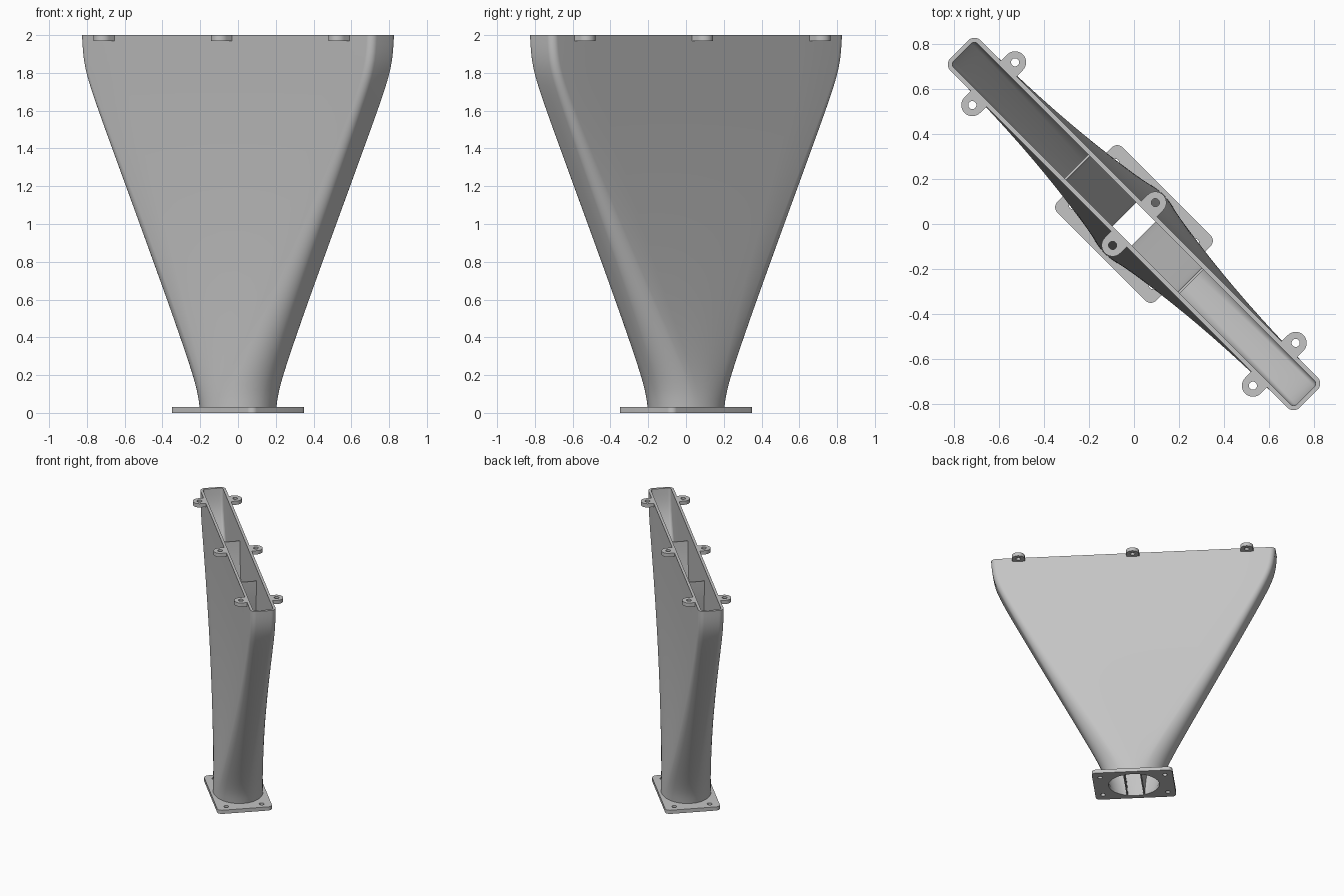
import bpy, bmesh, math

cube = bpy.data.objects.get("Cube")
if cube:
    bpy.data.objects.remove(cube, do_unlink=True)

TURN = -math.pi / 4          # the duct stands diagonally
HEIGHT, PLATE, WALL = 2.0, 0.03, 0.02
NECK = (0.215, 0.185)        # outer half sizes of the oval neck
MOUTH = (1.096, 0.095)       # outer half sizes of the wide mouth
ROUND = 0.04

grey = bpy.data.materials.new("light_grey")
grey.use_nodes = True
grey.diffuse_color = (0.55, 0.55, 0.55, 1)
grey.node_tree.nodes["Principled BSDF"].inputs["Base Color"].default_value = (0.55, 0.55, 0.55, 1)


def lerp(a, b, t):
    return a + (b - a) * t


def finish(ob, angle=35):
    ob.data.materials.clear()
    ob.data.materials.append(grey)
    ob.rotation_euler.z = TURN
    bpy.ops.object.select_all(action='DESELECT')
    ob.select_set(True)
    bpy.context.view_layer.objects.active = ob
    bpy.ops.object.shade_smooth_by_angle(angle=math.radians(angle))


def mesh_object(name, bm):
    bmesh.ops.recalc_face_normals(bm, faces=bm.faces)
    mesh = bpy.data.meshes.new(name)
    bm.to_mesh(mesh)
    bm.free()
    ob = bpy.data.objects.new(name, mesh)
    bpy.context.collection.objects.link(ob)
    return ob


def oval(cx, cy, rx, ry, n=24, start=0.0, sweep=2 * math.pi):
    return [(cx + rx * math.cos(start + sweep * i / n),
             cy + ry * math.sin(start + sweep * i / n)) for i in range(n)]


def plate(name, loops, z, thick):
    """Flat plate: first loop is the outline, the others are holes."""
    cu = bpy.data.curves.new(name, 'CURVE')
    cu.dimensions, cu.fill_mode, cu.extrude = '2D', 'BOTH', thick / 2
    for loop in loops:
        sp = cu.splines.new('POLY')
        sp.points.add(len(loop) - 1)
        for p, (x, y) in zip(sp.points, loop):
            p.co = (x, y, 0, 1)
        sp.use_cyclic_u = True
    ob = bpy.data.objects.new(name, cu)
    bpy.context.collection.objects.link(ob)
    ob.location.z = z + thick / 2
    bpy.ops.object.select_all(action='DESELECT')
    ob.select_set(True)
    bpy.context.view_layer.objects.active = ob
    bpy.ops.object.convert(target='MESH')
    finish(bpy.context.view_layer.objects.active)


# How far the duct has spread (t) and flattened (s) at a height
def spread(z):
    def soft(x):
        return (x + math.hypot(x, 0.12)) / 2

    def raw(h):
        return soft(h - 0.08) - soft(h - 1.84)
    return (raw(z) - raw(0)) / (raw(HEIGHT) - raw(0))


def flatten(z):
    return 1 - (1 - spread(z)) ** 2.2


# One quadrant of matching points on the neck oval and the mouth rectangle
def quadrant(inset):
    na, nb = NECK[0] - inset, NECK[1] - inset
    ma, mb, r = MOUTH[0] - inset, MOUTH[1] - inset, ROUND - inset
    low, high = 8, 66
    angles = [0] + [low + (high - low) * i / 10 for i in range(11)] + [72, 78, 84, 90]
    pairs = []
    for d in angles:
        q = math.radians(d)
        if d < low:
            top = (ma, 0)
        elif d <= high:
            c = (d - low) / (high - low) * math.pi / 2
            top = (ma - r + r * math.cos(c), mb - r + r * math.sin(c))
        else:
            top = ((ma - r) * (90 - d) / (90 - high), mb)
        pairs.append(((na * math.cos(q), nb * math.sin(q)), top))
    return pairs


def section(z, inset):
    t, s = spread(z), flatten(z)
    quad = [(lerp(n[0], m[0], t), lerp(n[1], m[1], s)) for n, m in quadrant(inset)]
    half = quad + [(-x, y) for x, y in quad[-2::-1]]
    return half + [(-x, -y) for x, y in half[1:-1]]


# Hollow duct: outer skin up, inner skin down, joined by the rim
bm = bmesh.new()
steps = 44
heights = [lerp(PLATE, HEIGHT, i / steps) for i in range(steps + 1)]
levels = [(z, 0) for z in heights] + [(z, WALL) for z in reversed(heights)]
rings = [[bm.verts.new((x, y, z)) for x, y in section(z, inset)] for z, inset in levels]
for a, b in zip(rings, rings[1:]):
    for i in range(len(a)):
        j = (i + 1) % len(a)
        bm.faces.new((a[i], a[j], b[j], b[i]))
finish(mesh_object("duct_shell", bm))

# Two guide vanes splitting the flow into thirds
for side, label in ((-1, "right"), (1, "left")):
    bm = bmesh.new()
    rows = []
    for i in range(31):
        z = 1.9 * i / 30
        u = side * lerp(NECK[0] - WALL, MOUTH[0] - WALL, spread(z)) / 3
        v = lerp(0.157, 0.08, flatten(z))
        rows.append([bm.verts.new((u + du, dv, z)) for du, dv in
                     ((-0.005, -v), (0.005, -v), (0.005, v), (-0.005, v))])
    for a, b in zip(rows, rows[1:]):
        for i in range(4):
            j = (i + 1) % 4
            bm.faces.new((a[i], a[j], b[j], b[i]))
    bm.faces.new(rows[0])
    bm.faces.new(rows[-1])
    finish(mesh_object(label + "_guide_vane", bm))

# Base flange with the oval opening and four bolt holes
fa, fb, fr = 0.31, 0.205, 0.035
outline = []
for k, (sx, sy) in enumerate(((1, 1), (-1, 1), (-1, -1), (1, -1))):
    outline += oval(sx * (fa - fr), sy * (fb - fr), fr, fr, 8, k * math.pi / 2, math.pi / 2 * 8 / 7)
holes = [oval(sx * 0.25, sy * 0.133, 0.018, 0.018) for sx in (-1, 1) for sy in (-1, 1)]
opening = oval(0, 0, NECK[0] - WALL, NECK[1] - WALL, 64)
plate("base_flange", [outline, opening] + holes, 0, PLATE)

# Six mounting tabs along the rim
for side, label in ((-1, "front"), (1, "back")):
    for k, u in enumerate((-0.88, 0, 0.88)):
        v, r = 0.134, 0.049
        arc = oval(u, v, r, r, 17, 0, math.pi * 17 / 16)
        loop = [(u + r, 0.085)] + arc + [(u - r, 0.085)]
        loops = [loop, oval(u, v, 0.018, 0.018)]
        plate(f"{label}_tab_{k + 1}", [[(x, side * y) for x, y in lp] for lp in loops],
              HEIGHT - PLATE, PLATE)
